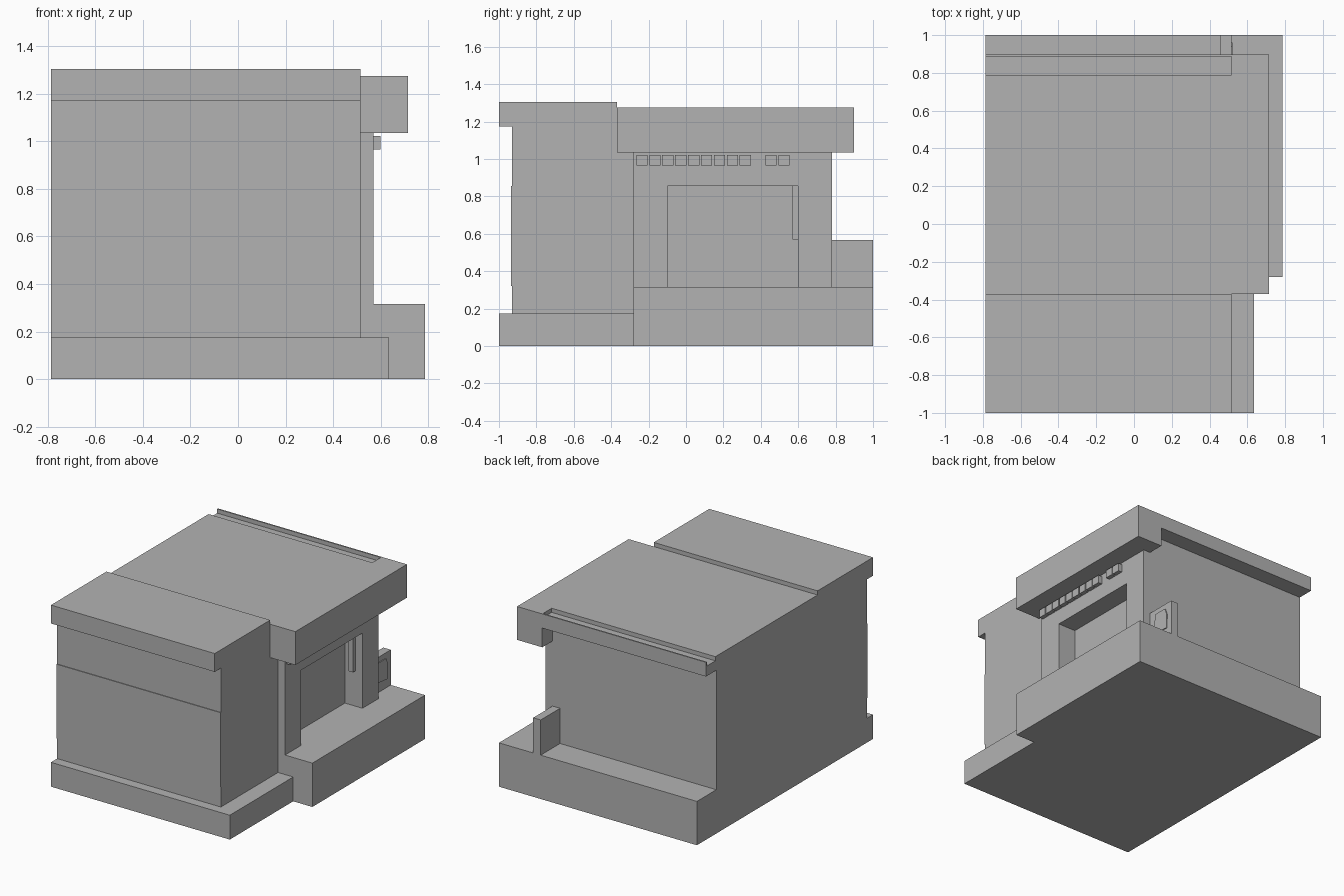
import bpy, bmesh

grey = bpy.data.materials.new("plain_grey")
grey.diffuse_color = (0.45, 0.45, 0.45, 1)
LEFT = -0.787


def profile(name, pts, x0, x1):
    """Extrude a (y, z) outline along x."""
    bm = bmesh.new()
    face = bm.faces.new([bm.verts.new((x0, y, z)) for y, z in pts])
    ext = bmesh.ops.extrude_face_region(bm, geom=[face])
    verts = [g for g in ext["geom"] if isinstance(g, bmesh.types.BMVert)]
    bmesh.ops.translate(bm, vec=(x1 - x0, 0, 0), verts=verts)
    bmesh.ops.recalc_face_normals(bm, faces=bm.faces)
    mesh = bpy.data.meshes.new(name)
    bm.to_mesh(mesh)
    bm.free()
    mesh.materials.append(grey)
    obj = bpy.data.objects.new(name, mesh)
    bpy.context.collection.objects.link(obj)
    return obj


def box(name, x, y, z):
    return profile(name, [(y[0], z[0]), (y[1], z[0]), (y[1], z[1]), (y[0], z[1])], *x)


# Stepped foundation
box("front_base", (LEFT, 0.635), (-1, -0.28), (0, 0.175))
box("rear_base", (LEFT, 0.787), (-0.28, 1), (0, 0.315))

# Front wing with its overhanging roof; wall steps out slightly in the middle
profile("front_wing", [
    (-0.93, 0.175), (-0.28, 0.175), (-0.28, 1.275), (-0.37, 1.275), (-0.37, 1.305),
    (-1, 1.305), (-1, 1.173), (-0.93, 1.173), (-0.93, 0.855), (-0.935, 0.855),
    (-0.935, 0.32), (-0.93, 0.32)], LEFT, 0.515)

# Rear hall, roof edge with a channel gutter along the back
profile("rear_hall", [
    (-0.28, 0.315), (0.78, 0.315), (0.78, 1.173), (0.897, 1.173), (0.897, 1.275),
    (0.887, 1.275), (0.887, 1.245), (0.79, 1.245), (0.79, 1.275), (-0.28, 1.275)],
    LEFT, 0.43)
profile("rear_roof_edge", [
    (-0.28, 1.035), (0.78, 1.035), (0.78, 1.173), (0.897, 1.173), (0.897, 1.275),
    (0.887, 1.275), (0.887, 1.245), (0.79, 1.245), (0.79, 1.275), (-0.28, 1.275)],
    0.43, 0.515)

# Side wall with the entrance opening
profile("entrance_wall", [
    (-0.28, 0.315), (-0.1, 0.315), (-0.1, 0.855), (0.6, 0.855),
    (0.6, 0.315), (0.78, 0.315), (0.78, 1.035), (-0.28, 1.035)], 0.43, 0.57)
box("entrance_hanging_bar", (0.48, 0.515), (0.57, 0.6), (0.57, 0.855))

# Canopy over the entrance
box("canopy", (0.515, 0.715), (-0.37, 0.897), (1.035, 1.275))

# Row of small blocks under the canopy, with one gap
for i in range(12):
    if i != 9:
        y = -0.265 + i * 0.069
        box(f"trim_block_{i}", (0.57, 0.6), (y, y + 0.06), (0.965, 1.022))

# Low fin wall behind the building with a small raised plaque
box("fin_wall", (0.455, 0.515), (0.78, 1), (0.315, 0.568))
profile("fin_plaque", [
    (0.83, 0.39), (0.955, 0.377), (0.96, 0.48), (0.94, 0.53), (0.845, 0.53),
    (0.843, 0.49), (0.83, 0.48)], 0.515, 0.521)
